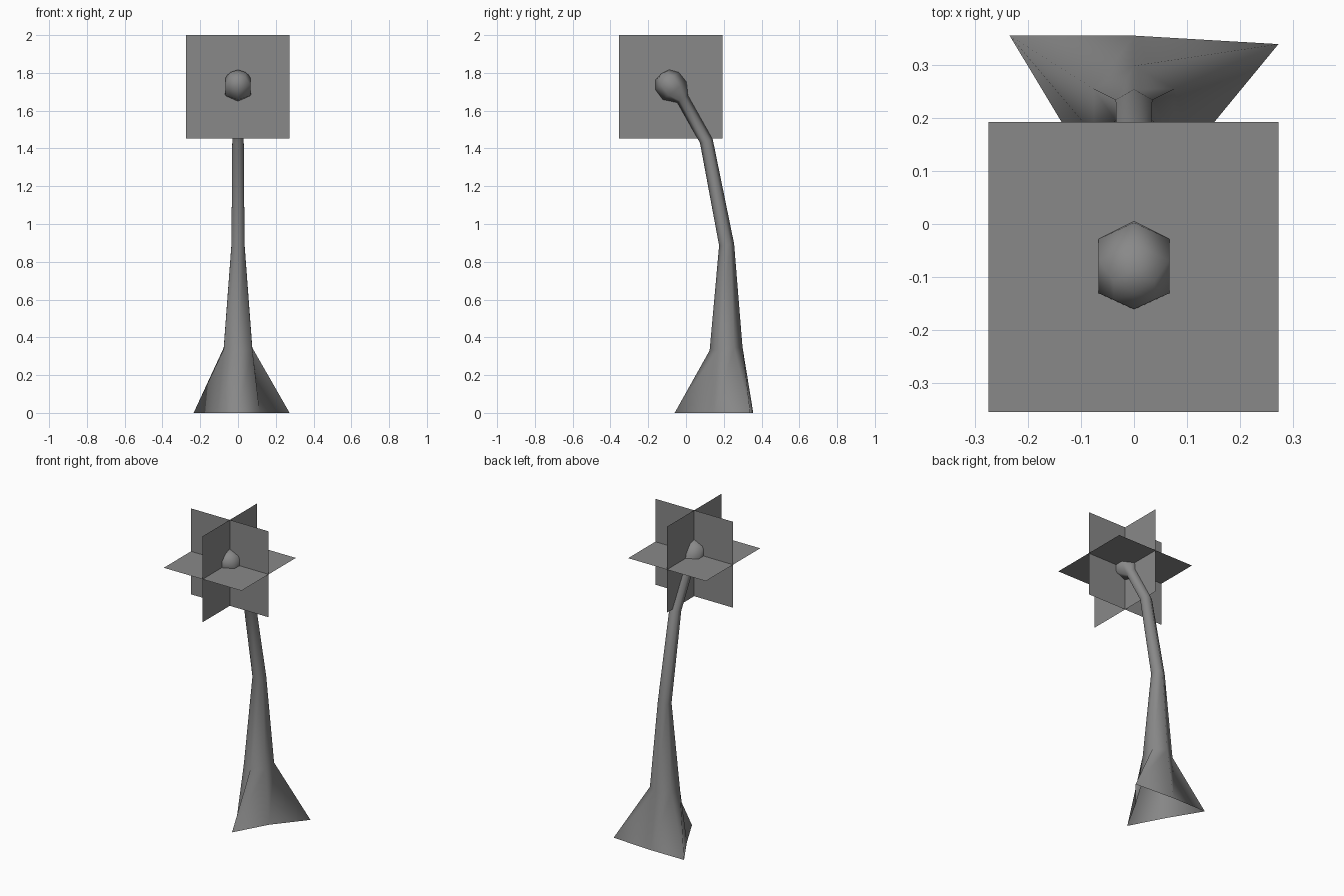
import bpy, bmesh, math
from mathutils import Vector

if "Cube" in bpy.data.objects:
    bpy.data.objects.remove(bpy.data.objects["Cube"])

grey = bpy.data.materials.new("mid_grey")
grey.diffuse_color = (0.25, 0.25, 0.25, 1)
grey.use_nodes = True
grey.node_tree.nodes["Principled BSDF"].inputs["Base Color"].default_value = grey.diffuse_color


def finish(bm, name, smooth):
    mesh = bpy.data.meshes.new(name)
    bm.to_mesh(mesh)
    bm.free()
    mesh.materials.append(grey)
    for p in mesh.polygons:
        p.use_smooth = smooth
    obj = bpy.data.objects.new(name, mesh)
    bpy.context.collection.objects.link(obj)
    return obj


def hexagon(y, z, r, tilt):
    """Six points, first at the front, tilted about the x axis."""
    pts = []
    for i in range(6):
        a = i * math.pi / 3
        d = -r * math.cos(a)
        pts.append(Vector((r * math.sin(a), y + d * math.cos(tilt), z + d * math.sin(tilt))))
    return pts


# Bent stem: flared root, four stem rings, then the bud at the tip
root = [(0, -0.06), (0.115, 0.148), (0.273, 0.34), (0, 0.356), (-0.235, 0.356), (-0.11, 0.148)]
rings = [[Vector((x, y, 0)) for x, y in root]]
for ring in [(0.212, 0.34, 0.0875, 0.11), (0.215, 0.89, 0.04, 0.12),
             (0.108, 1.438, 0.035, 0.25), (-0.018, 1.662, 0.034, 0.6),
             (-0.06, 1.705, 0.078, 0.64), (-0.1, 1.757, 0.077, 0.64),
             (-0.125, 1.79, 0.045, 0.64)]:
    rings.append(hexagon(*ring))
bm = bmesh.new()
loops = [[bm.verts.new(p) for p in ring] for ring in rings]
for a, b in zip(loops, loops[1:]):
    for i in range(6):
        j = (i + 1) % 6
        bm.faces.new((a[i], a[j], b[j], b[i]))
# Closed tip of the bud, root left open
tip = bm.verts.new((0, -0.13, 1.797))
for i in range(6):
    bm.faces.new((loops[-1][i], loops[-1][(i + 1) % 6], tip))
finish(bm, "stem_and_bud", True)

# Three crossing leaf cards around the bud
centre, h = Vector((-0.001, -0.081, 1.727)), 0.274
axes = {"x": Vector((1, 0, 0)), "y": Vector((0, 1, 0)), "z": Vector((0, 0, 1))}
for name, u, v in [("front_card", "x", "z"), ("side_card", "y", "z"), ("level_card", "x", "y")]:
    bm = bmesh.new()
    bm.faces.new([bm.verts.new(centre + h * (s * axes[u] + t * axes[v]))
                  for s, t in [(-1, -1), (1, -1), (1, 1), (-1, 1)]])
    finish(bm, name, False)
